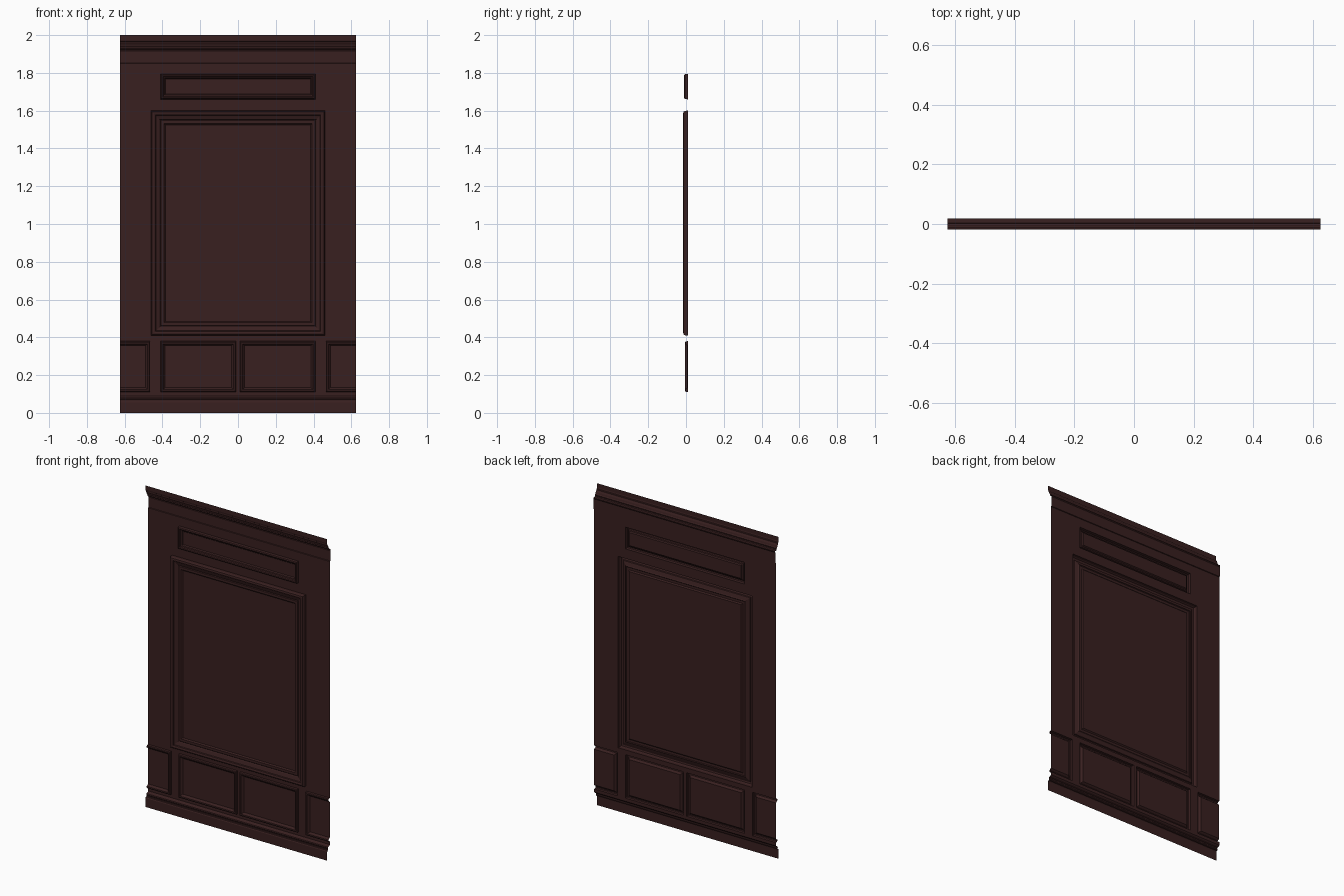
import bpy, bmesh

if "Cube" in bpy.data.objects:
    bpy.data.objects.remove(bpy.data.objects["Cube"])

HALF = 0.625      # half width of the panelling
WALL = 0.010      # y of the flat wall sheet
Z0, Z1 = 0.105, 1.85

mat = bpy.data.materials.new("dark_wood")
mat.diffuse_color = (0.04, 0.014, 0.014, 1)
mat.use_nodes = True
mat.node_tree.nodes["Principled BSDF"].inputs["Base Color"].default_value = mat.diffuse_color


def finish(name, bm):
    bmesh.ops.remove_doubles(bm, verts=bm.verts, dist=1e-5)
    me = bpy.data.meshes.new(name)
    bm.to_mesh(me)
    bm.free()
    ob = bpy.data.objects.new(name, me)
    bpy.context.collection.objects.link(ob)
    me.materials.append(mat)
    return ob


def face(bm, pts):
    return bm.faces.new([bm.verts.new(p) for p in pts])


def strip(name, profile):
    """Sweep a (y, z) profile, listed bottom to top, across the full width."""
    bm = bmesh.new()
    for (ya, za), (yb, zb) in zip(profile, profile[1:]):
        face(bm, [(-HALF, ya, za), (HALF, ya, za), (HALF, yb, zb), (-HALF, yb, zb)])
    return finish(name, bm)


def panel(name, rect, profile):
    """Mitred moulding of (inset, y) rings around a flat field; open at the wall ends."""
    x0, x1, z0, z1 = rect
    left_open, right_open = x0 <= -HALF, x1 >= HALF
    bm = bmesh.new()
    rings = []
    for d, y in profile:
        a = x0 if left_open else x0 + d
        b = x1 if right_open else x1 - d
        rings.append([(a, y, z0 + d), (b, y, z0 + d), (b, y, z1 - d), (a, y, z1 - d)])
    for r, s in zip(rings, rings[1:]):
        for i in range(4):
            if (i == 1 and right_open) or (i == 3 and left_open):
                continue
            j = (i + 1) % 4
            face(bm, [r[i], r[j], s[j], s[i]])
    face(bm, rings[-1])
    return finish(name, bm)


# Panel positions (x0, x1, z0, z1)
main = (-0.46, 0.46, 0.41, 1.60)
top = (-0.41, 0.41, 1.66, 1.795)
lower = [(-HALF, -0.465, 0.11, 0.38), (-0.41, -0.01, 0.11, 0.38),
         (0.01, 0.41, 0.11, 0.38), (0.465, HALF, 0.11, 0.38)]
holes = [main, top] + lower

# Wall sheet with openings for the panels
xs = sorted({-HALF, HALF} | {v for h in holes for v in h[:2]})
zs = sorted({Z0, Z1} | {v for h in holes for v in h[2:]})
bm = bmesh.new()
for xa, xb in zip(xs, xs[1:]):
    for za, zb in zip(zs, zs[1:]):
        cx, cz = (xa + xb) / 2, (za + zb) / 2
        if not any(h[0] < cx < h[1] and h[2] < cz < h[3] for h in holes):
            face(bm, [(xa, WALL, za), (xb, WALL, za), (xb, WALL, zb), (xa, WALL, zb)])
finish("wall_sheet", bm)

# Large centre panel with a stepped moulding
panel("main_panel", main, [
    (0, WALL), (0.001, -0.006), (0.006, -0.013), (0.014, -0.015), (0.022, -0.012),
    (0.025, -0.006), (0.030, -0.004), (0.045, 0.001), (0.049, 0.006),
    (0.053, 0.002), (0.068, 0.002), (0.075, 0.009)])

# Narrow panel above
panel("top_panel", top, [
    (0, WALL), (0.002, -0.006), (0.007, -0.010), (0.013, -0.008),
    (0.016, 0.000), (0.022, 0.002), (0.027, 0.009)])

# Row of lower panels; the outer two run off the ends
for i, r in enumerate(lower):
    panel(f"lower_panel_{i + 1}", r, [
        (0, WALL), (0.002, -0.002), (0.007, -0.005), (0.014, -0.004),
        (0.018, 0.002), (0.024, 0.009)])

# Skirting at the floor
strip("baseboard", [
    (-0.016, 0), (-0.016, 0.055), (-0.013, 0.062), (-0.006, 0.064), (-0.006, 0.070),
    (-0.009, 0.074), (-0.007, 0.080), (0.004, 0.084), (WALL, 0.090), (WALL, Z0)])

# Frieze and crown at the top
strip("crown", [
    (WALL, Z1), (0.014, 1.852), (0.014, 1.915), (0.018, 1.920), (0.018, 1.924),
    (0.004, 1.925), (0.001, 1.930), (0.002, 1.936), (-0.003, 1.940), (-0.006, 1.950),
    (-0.011, 1.958), (-0.011, 1.964), (-0.016, 1.967), (-0.018, 1.975), (-0.018, 2.0)])
